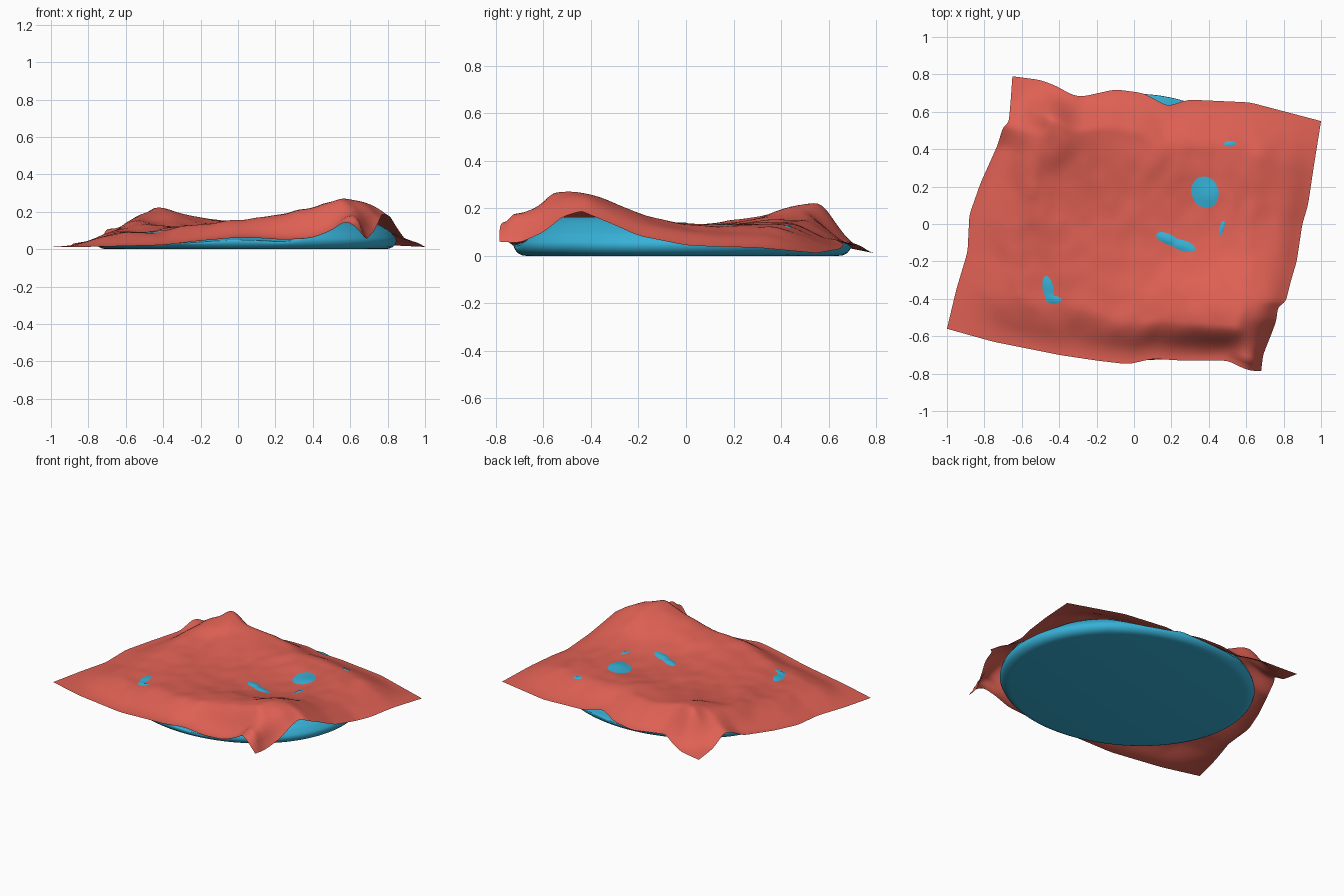
import bpy
import bmesh
import math
from mathutils import Vector, noise
from mathutils.bvhtree import BVHTree

cube = bpy.data.objects.get("Cube")
if cube:
    bpy.data.objects.remove(cube, do_unlink=True)

# Cushion outline: centre, half sizes and turn
CENTRE_X, CENTRE_Y, LONG, SHORT, TURN = .042, -.015, .81, .708, math.radians(-10)


def make_material(name, color):
    material = bpy.data.materials.new(name)
    material.use_nodes = True
    material.diffuse_color = (*color, 1)
    material.node_tree.nodes["Principled BSDF"].inputs["Base Color"].default_value = (*color, 1)
    return material


def make_object(name, bm, material):
    bmesh.ops.recalc_face_normals(bm, faces=bm.faces)
    for face in bm.faces:
        face.smooth = True
    mesh = bpy.data.meshes.new(name)
    bm.to_mesh(mesh)
    mesh.materials.append(material)
    obj = bpy.data.objects.new(name, mesh)
    bpy.context.scene.collection.objects.link(obj)
    return obj


def smoothstep(t):
    t = max(0.0, min(1.0, t))
    return t * t * (3 - 2 * t)


def hill(x, y, cx, cy, size, height):
    return height * math.exp(-((x - cx) ** 2 + (y - cy) ** 2) / size ** 2)


def sample(points, count):
    """Even spacing along a border, lightly rounded."""
    points = [Vector(p) for p in points]
    lengths = [(b - a).length for a, b in zip(points, points[1:])]
    total, result = sum(lengths), []
    for i in range(count + 1):
        left, k = total * i / count, 0
        while k < len(lengths) - 1 and left > lengths[k]:
            left -= lengths[k]
            k += 1
        result.append(points[k].lerp(points[k + 1], min(1, left / lengths[k])))
    for _ in range(2):
        inner = [(a + b * 2 + c) / 4 for a, b, c in zip(result, result[1:], result[2:])]
        result = [result[0], *inner, result[-1]]
    return result


# Blanket borders: hem position and height
FRONT_LEFT, FRONT_RIGHT = (-1, -.56, .012), (.68, -.785, .06)
BACK_LEFT, BACK_RIGHT = (-.65, .79, .012), (1, .55, .012)
front = [FRONT_LEFT, (-.75, -.63, .013), (-.4, -.7, .022), (-.2, -.73, .045), (-.03, -.75, .06),
         (.1, -.72, .06), (.25, -.73, .05), (.4, -.73, .06), (.5, -.73, .1), (.57, -.765, .15),
         (.62, -.785, .13), FRONT_RIGHT]
right = [FRONT_RIGHT, (.69, -.7, .055), (.73, -.6, .1), (.76, -.52, .165), (.77, -.44, .19),
         (.81, -.42, .18), (.84, -.3, .13), (.87, -.2, .085), (.9, 0, .045), (.93, .1, .04),
         (.96, .3, .035), BACK_RIGHT]
back = [BACK_LEFT, (-.5, .77, .02), (-.42, .74, .04), (-.33, .69, .06), (-.28, .68, .05),
        (-.1, .72, .04), (.05, .7, .05), (.18, .63, .07), (.29, .665, .05), (.62, .65, .03),
        BACK_RIGHT]
left = [FRONT_LEFT, (-.95, -.35, .015), (-.89, -.15, .02), (-.88, .05, .03), (-.82, .22, .04),
        (-.73, .42, .06), (-.7, .52, .11), (-.67, .54, .11), (-.66, .65, .04), BACK_LEFT]


def blanket_height(x, y):
    z = .122 + hill(x, y, .61, -.49, .29, .155) + hill(x, y, -.4, .57, .27, .085)
    z += hill(x, y, .1, -.48, .25, .045) + hill(x, y, -.62, .38, .2, .045)
    z += hill(x, y, .15, .5, .25, .03) + hill(x, y, -.62, -.45, .35, -.035)
    # soft wrinkles in two sizes
    z += .012 * noise.noise((x * 4, y * 4, .5)) + .007 * noise.noise((x * 11, y * 8, 3))
    return z + .005 * math.sin(24 * (x + y * .4)) * smoothstep(-x * 2)


def blanket_lift(x, y, u, v):
    """How far the sheet rises from its hem: steep at the raised corners, gentle elsewhere."""
    width = .14 + .06 * smoothstep(abs(u + v - 1) * 1.5)
    rho = math.hypot((x - CENTRE_X) / LONG, (y - CENTRE_Y) / SHORT)
    rise = smoothstep(min(u, 1 - u) / width) * smoothstep(min(v, 1 - v) / width)
    return rise * smoothstep((1.5 - rho) / .5)


# Blanket: sheet stretched between the four borders and puffed over the cushion
N = 84
f, r, b, l = (sample(edge, N) for edge in (front, right, back, left))
bm = bmesh.new()
grid = []
for j in range(N + 1):
    v = j / N
    row = []
    for i in range(N + 1):
        u = i / N
        corners = f[0].lerp(f[N], u).lerp(b[0].lerp(b[N], u), v)
        p = f[i].lerp(b[i], v) + l[j].lerp(r[j], u) - corners
        p.z += (blanket_height(p.x, p.y) - p.z) * blanket_lift(p.x, p.y, u, v)
        p.z += hill(p.x, p.y, .64, -.72, .09, .05) * smoothstep(min(1 - u, v) / .04)
        p.z = max(p.z, .01)
        row.append(bm.verts.new(p))
    grid.append(row)
for low, high in zip(grid, grid[1:]):
    for i in range(N):
        bm.faces.new((low[i], low[i + 1], high[i + 1], high[i]))
blanket_surface = BVHTree.FromBMesh(bm)
blanket = make_object("blanket", bm, make_material("coral_red", (.74, .118, .088)))

# Cushion lumps that push through the blanket: x, y, angle, half length, half width
LUMPS = [(.38, .17, 1.9, .12, .1), (.18, -.08, -.4, .09, .04), (.26, -.115, -.3, .1, .04),
         (-.46, -.34, -1.4, .09, .04), (-.43, -.405, 0, .06, .03),
         (.515, .43, .1, .05, .022), (.47, -.02, 1.3, .06, .018)]


def lump_height(x, y):
    heights = []
    for cx, cy, angle, length, width in LUMPS:
        c, s = math.cos(angle), math.sin(angle)
        a = ((x - cx) * c + (y - cy) * s) / length
        d = ((y - cy) * c - (x - cx) * s) / width
        heights.append(.02 * math.exp(-a * a - d * d))
    return max(heights)


# Cushion: oval with a flat base, rounded side and soft top
SEGMENTS, TOP_RINGS = 160, 66
profile = [(.92, 0), (.95, .003), (.975, .012), (.99, .025), (1, .042), (.995, .06), (.985, .07)]
for k in range(1, TOP_RINGS):
    rho = .985 * (1 - k / TOP_RINGS)
    profile.append((rho, .07 + .095 * math.sin(min(1, (1 - rho) / .22) * math.pi / 2)))
bm = bmesh.new()


def cushion_vertex(rho, z, angle):
    a, d = LONG * rho * math.cos(angle), SHORT * rho * math.sin(angle)
    x = CENTRE_X + a * math.cos(TURN) - d * math.sin(TURN)
    y = CENTRE_Y + a * math.sin(TURN) + d * math.cos(TURN)
    # keep the top just under the blanket, or level with the hem where uncovered
    if z > 0:
        cover = blanket_surface.ray_cast(Vector((x, y, -1)), Vector((0, 0, 1)))[0]
        if cover is None:
            cover = blanket_surface.find_nearest(Vector((x, y, z)))[0]
        z = min(z, max(0, cover.z - .012)) + lump_height(x, y)
    return bm.verts.new((x, y, z))


rings = [[cushion_vertex(rho, z, math.tau * i / SEGMENTS) for i in range(SEGMENTS)]
         for rho, z in profile]
for low, high in zip(rings, rings[1:]):
    for i in range(SEGMENTS):
        n = (i + 1) % SEGMENTS
        bm.faces.new((low[i], low[n], high[n], high[i]))
bm.faces.new(rings[0])
bm.faces.new(rings[-1])
cushion = make_object("cushion", bm, make_material("sky_blue", (.038, .44, .68)))
